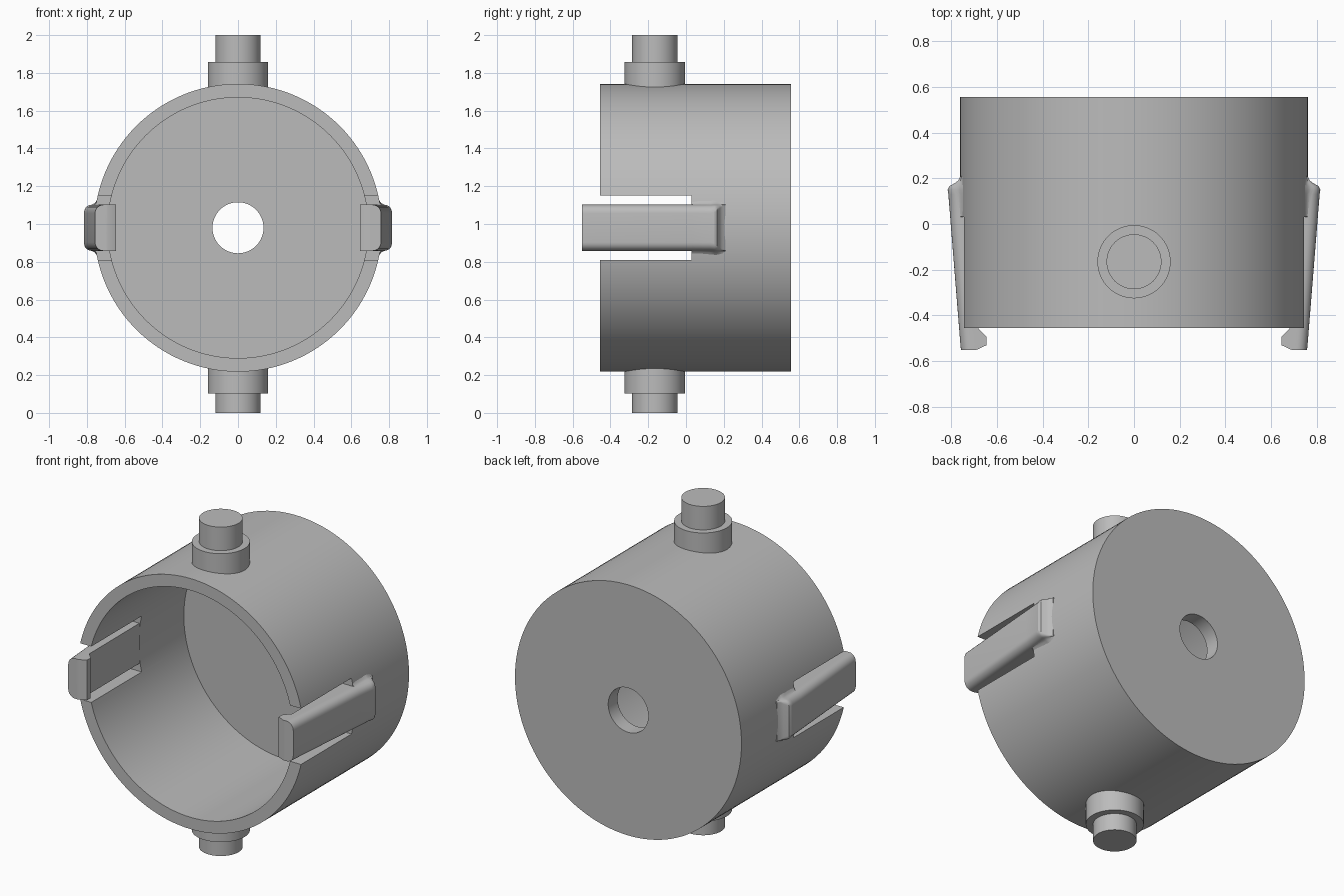
import bpy, bmesh, math
from mathutils import Matrix, Vector

cube = bpy.data.objects.get("Cube")
if cube:
    bpy.data.objects.remove(cube)

MID = 0.98        # height of the cup axis
OUTER, INNER = 0.762, 0.69

grey = bpy.data.materials.new("plain grey")
grey.use_nodes = True
grey.diffuse_color = (0.5, 0.5, 0.5, 1)
grey.node_tree.nodes["Principled BSDF"].inputs["Base Color"].default_value = (0.5, 0.5, 0.5, 1)


def finish(name, bm):
    bmesh.ops.recalc_face_normals(bm, faces=bm.faces)
    mesh = bpy.data.meshes.new(name)
    bm.to_mesh(mesh)
    bm.free()
    mesh.materials.append(grey)
    obj = bpy.data.objects.new(name, mesh)
    bpy.context.collection.objects.link(obj)
    return obj


def smooth(obj):
    bpy.ops.object.select_all(action='DESELECT')
    obj.select_set(True)
    bpy.context.view_layer.objects.active = obj
    bpy.ops.object.shade_smooth_by_angle(angle=math.radians(32))


def loft(bm, rings, closed=False):
    """Bridge equal rings of points; cap the ends unless closed."""
    rows = [[bm.verts.new(p) for p in ring] for ring in rings]
    n = len(rows[0])
    pairs = list(zip(rows, rows[1:]))
    if closed:
        pairs.append((rows[-1], rows[0]))
    else:
        bm.faces.new(rows[0])
        bm.faces.new(rows[-1])
    for a, b in pairs:
        for i in range(n):
            j = (i + 1) % n
            bm.faces.new((a[i], a[j], b[j], b[i]))


def circle(radius, n):
    return [(radius * math.cos(math.tau * i / n), radius * math.sin(math.tau * i / n)) for i in range(n)]


# Cup: turned wall and back plate with a centre hole
profile = [(OUTER, -0.455), (OUTER, 0.555), (0.135, 0.555),
           (0.135, 0.465), (INNER, 0.465), (INNER, -0.455)]
bm = bmesh.new()
loft(bm, [[(x, y, z + MID) for x, z in circle(r, 128)] for r, y in profile], closed=True)
cup = finish("cup", bm)

# Notches cut into both sides of the rim
bm = bmesh.new()
bmesh.ops.create_cube(bm, size=1, matrix=Matrix.Translation((0, -0.485, MID)) @ Matrix.Diagonal((2, 1.03, 0.34, 1)))
cutter = finish("notch_cutter", bm)
cutter.hide_render = True
cut = cup.modifiers.new("notches", 'BOOLEAN')
cut.operation = 'DIFFERENCE'
cut.solver = 'EXACT'
cut.object = cutter
bpy.context.view_layer.objects.active = cup
bpy.ops.object.modifier_apply(modifier=cut.name)
bpy.data.objects.remove(cutter)
smooth(cup)


# Stepped pivot pins above and below
def pin_part(name, radius, start, end, side):
    bm = bmesh.new()
    loft(bm, [[(x, y - 0.165, z) for x, y in circle(radius, 64)]
              for z in (MID + side * start, MID + side * end)])
    smooth(finish(name, bm))


for side, word in ((1, "top"), (-1, "bottom")):
    pin_part(word + "_collar", 0.16, 0.72, 0.877, side)
    pin_part(word + "_pin", 0.12, 0.86, 1.02 if side > 0 else 0.98, side)


# Snap clips: lofted along y from the hook to the ramp that blends into the cup
def clip_section(y, inner, outer, flare, r):
    w = 0.122
    start = outer - r
    base = 0.745 if flare else inner + (start - inner) * 0.5
    half = [(inner, w), (base, w + flare), ((base + start) / 2, w + flare * 0.3)]
    for i in range(7):
        a = math.pi / 2 * (1 - i / 6)
        half.append((start + r * math.cos(a), w - r + r * math.sin(a)))
    ring = half + [(x, -z) for x, z in reversed(half)]
    return [Vector((x, y, z + MID)) for x, z in ring]


sections = [
    (-0.55, 0.688, 0.757, 0, 0.045),
    (-0.53, 0.645, 0.759, 0, 0.045),
    (-0.494, 0.645, 0.762, 0, 0.045),
    (-0.455, 0.682, 0.765, 0, 0.045),
    (0.03, 0.684, 0.804, 0, 0.045),
    (0.032, 0.702, 0.804, 0.025, 0.045),
    (0.13, 0.702, 0.812, 0.025, 0.045),
    (0.15, 0.702, 0.815, 0.025, 0.04),
    (0.165, 0.702, 0.808, 0.025, 0.035),
    (0.18, 0.702, 0.782, 0.025, 0.02),
    (0.19, 0.702, 0.769, 0.025, 0.01),
    (0.21, 0.702, 0.758, 0.025, 0.005),
]
for side, word in ((1, "left"), (-1, "right")):
    bm = bmesh.new()
    loft(bm, [[(p.x * side, p.y, p.z) for p in clip_section(*s)] for s in sections])
    smooth(finish(word + "_clip", bm))
